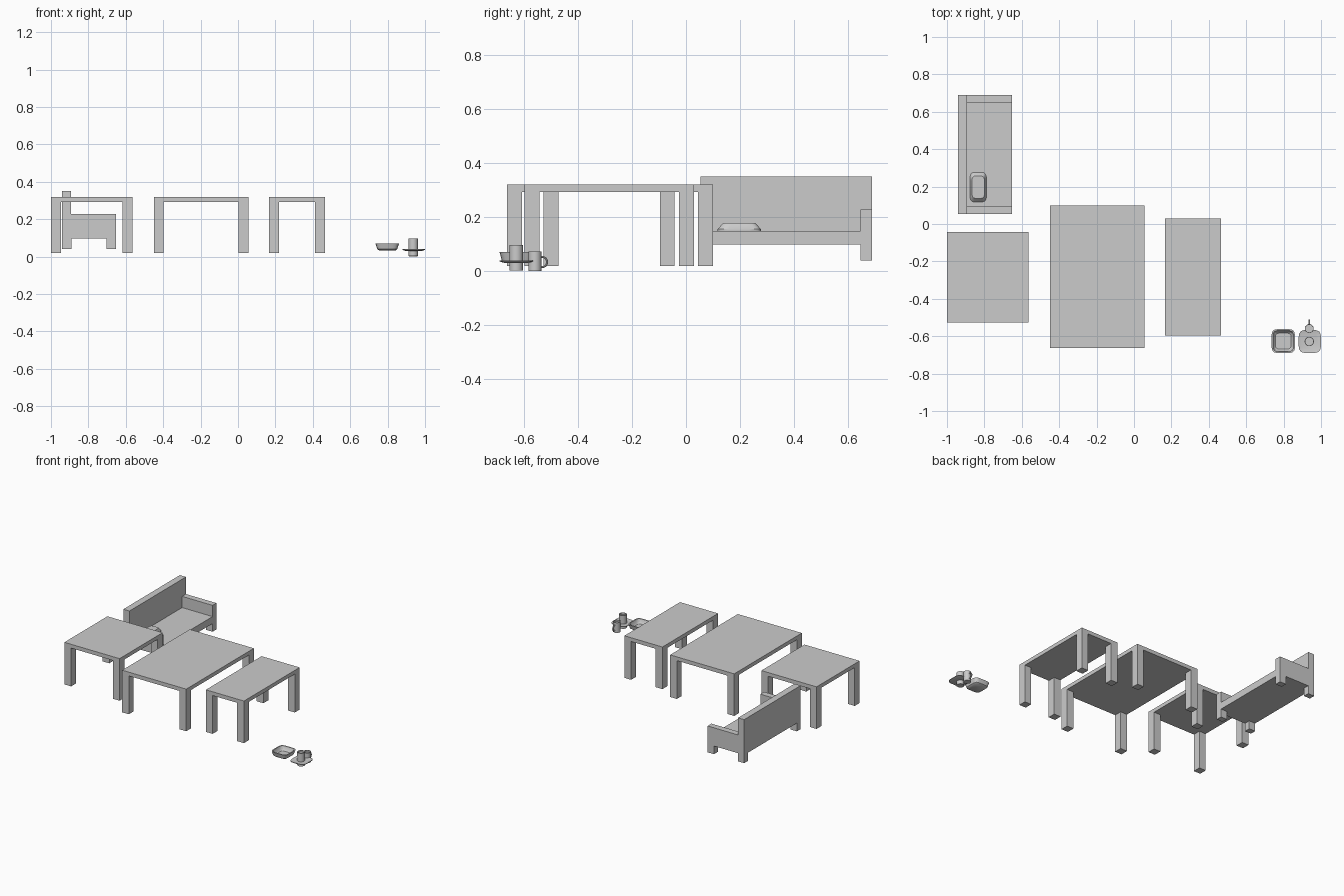
import bpy, bmesh, math

cube = bpy.data.objects.get("Cube")
if cube:
    bpy.data.objects.remove(cube, do_unlink=True)

GREY = (0.6, 0.6, 0.6, 1)
mat = bpy.data.materials.new("plain grey")
mat.use_nodes = True
mat.diffuse_color = GREY
mat.node_tree.nodes["Principled BSDF"].inputs["Base Color"].default_value = GREY


def finish(name, bm, smooth=False):
    bmesh.ops.recalc_face_normals(bm, faces=bm.faces)
    mesh = bpy.data.meshes.new(name)
    bm.to_mesh(mesh)
    bm.free()
    mesh.materials.append(mat)
    ob = bpy.data.objects.new(name, mesh)
    bpy.context.collection.objects.link(ob)
    if smooth:
        bpy.ops.object.select_all(action="DESELECT")
        ob.select_set(True)
        bpy.context.view_layer.objects.active = ob
        bpy.ops.object.shade_smooth_by_angle(angle=math.radians(35))
    return ob


def boxes(name, *extents):
    """One object from boxes given as (x0, x1, y0, y1, z0, z1)."""
    bm = bmesh.new()
    for x0, x1, y0, y1, z0, z1 in extents:
        for v in bmesh.ops.create_cube(bm, size=1)["verts"]:
            v.co = (x1 if v.co.x > 0 else x0,
                    y1 if v.co.y > 0 else y0,
                    z1 if v.co.z > 0 else z0)
    return finish(name, bm)


def corner_legs(x0, x1, y0, y1, z0, z1, wx, wy):
    return [(x, x + wx, y, y + wy, z0, z1)
            for x in (x0, x1 - wx) for y in (y0, y1 - wy)]


def loft(name, cx, cy, rings, power=2, sides=20, smooth=True):
    """Capped stack of (half width, half depth, z) superellipse rings."""
    bm = bmesh.new()
    loops = []
    for rx, ry, z in rings:
        loop = []
        for i in range(sides):
            a = math.tau * (i + 0.5) / sides
            c, s = math.cos(a), math.sin(a)
            loop.append(bm.verts.new((
                cx + rx * math.copysign(abs(c) ** (2 / power), c),
                cy + ry * math.copysign(abs(s) ** (2 / power), s), z)))
        loops.append(loop)
    for low, high in zip(loops, loops[1:]):
        for i in range(sides):
            j = (i + 1) % sides
            bm.faces.new((low[i], low[j], high[j], high[i]))
    bm.faces.new(loops[0])
    bm.faces.new(loops[-1])
    return finish(name, bm, smooth)


# Three tables with flush corner legs
for name, x0, x1, y0, y1 in (("left_table", -1.0, -0.565, -0.527, -0.042),
                             ("centre_table", -0.45, 0.055, -0.662, 0.1),
                             ("right_table", 0.165, 0.465, -0.597, 0.03)):
    boxes(name + "_top", (x0, x1, y0, y1, 0.293, 0.32))
    boxes(name + "_legs", *corner_legs(x0, x1, y0, y1, 0.02, 0.293, 0.053, 0.055))

# Sofa
SX0, SX1, SY0, SY1 = -0.941, -0.653, 0.053, 0.689
BACK, ARM = 0.048, 0.043
boxes("sofa_back", (SX0, SX0 + BACK, SY0, SY1, 0.098, 0.35))
boxes("sofa_seat", (SX0 + BACK, SX1, SY0 + ARM, SY1 - ARM, 0.098, 0.148))
boxes("sofa_arms", *[(SX0 + BACK, SX1, y, y + ARM, 0.098, 0.228)
                     for y in (SY0, SY1 - ARM)])
boxes("sofa_legs", *corner_legs(SX0, SX1, SY0, SY1, 0.04, 0.098, 0.05, ARM))

# Cushion on the seat
loft("cushion", -0.833, 0.197,
     [(0.044, 0.08, 0.148), (0.045, 0.08, 0.156), (0.034, 0.06, 0.178)], power=5)

# Open bowl with thin walls
loft("bowl", 0.798, -0.626,
     [(0.044, 0.046, 0.033), (0.054, 0.056, 0.04), (0.063, 0.064, 0.07),
      (0.056, 0.057, 0.07), (0.049, 0.05, 0.046), (0.042, 0.043, 0.04)], power=5)

# Saucer
loft("saucer", 0.94, -0.628,
     [(0.045, 0.046, 0.031), (0.06, 0.062, 0.036), (0.06, 0.062, 0.04),
      (0.045, 0.046, 0.036)], power=4)


# Cups
def cup(name, x, y, z0, z1, r):
    loft(name, x, y, [(r, r, z0), (r, r, z1), (r * 0.85, r * 0.85, z1),
                      (r * 0.85, r * 0.85, z1 - 0.012)])


cup("saucer_cup", 0.937, -0.628, 0.003, 0.097, 0.025)
cup("handled_cup", 0.937, -0.559, 0.0, 0.072, 0.024)

# Handle of the rear cup
bpy.ops.mesh.primitive_torus_add(
    location=(0.937, -0.533, 0.034), rotation=(0, math.pi / 2, 0),
    major_radius=0.019, minor_radius=0.004, major_segments=20, minor_segments=8)
handle = bpy.context.object
handle.name = "cup_handle"
handle.data.materials.append(mat)
bpy.ops.object.shade_smooth_by_angle()
